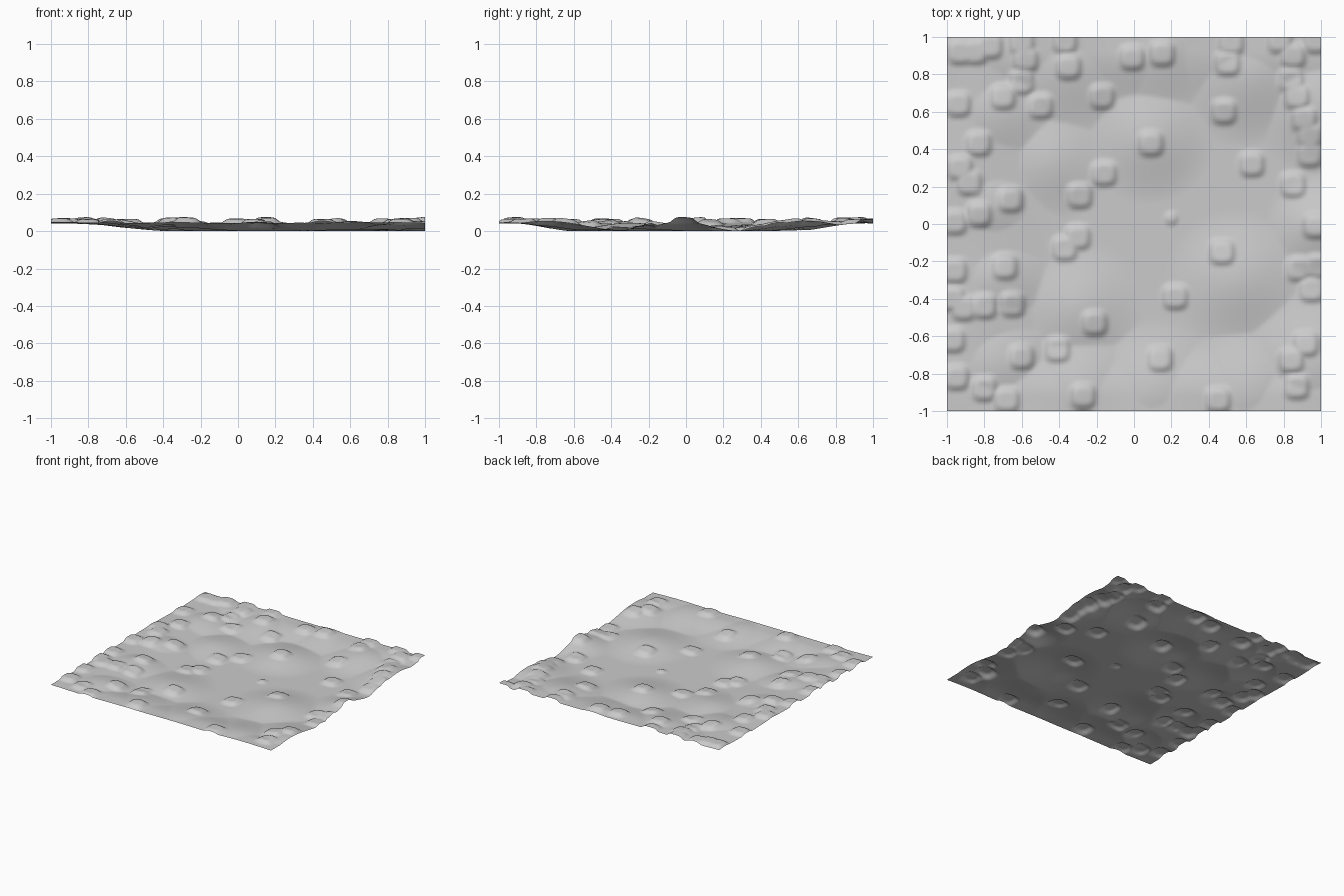
import bpy
import bmesh
import math
from mathutils import Vector

CELLS = 140
HILL_CEILING = .054
MOUND_HEIGHT = .021

# Centres of the small flat-topped mounds
MOUNDS = [
    (-.01, .89), (.15, .91), (.5, .86), (.52, .97), (.78, .98), (.85, .9),
    (.84, .77), (.87, .68), (.91, .56), (.94, .37), (.63, .32), (.85, .21),
    (.48, .6), (.09, .43), (-.17, .68), (-.35, .84), (-.37, .98), (-.6, .97),
    (-.58, .88), (-.6, .76), (-.7, .68), (-.5, .63), (-.93, .92), (-.85, .92),
    (-.77, .95), (-.94, .64), (-.83, .43), (-.93, .3), (-.88, .22), (-.66, .13),
    (-.83, .05), (-.96, .01), (-.29, .15), (-.16, .27), (-.3, -.07), (-.37, -.13),
    (-.69, -.23), (-.96, -.25), (-.97, -.4), (-.91, -.45), (-.8, -.44),
    (-.65, -.43), (-.97, -.62), (-.95, -.82), (-.8, -.88), (-.68, -.94),
    (-.6, -.71), (-.41, -.67), (-.21, -.53), (-.27, -.92), (.14, -.72),
    (.22, -.39), (.47, -.15), (.45, -.94), (.84, -.73), (.92, -.64), (.87, -.87),
    (.95, -.35), (.88, -.24), (.98, -.23), (.97, -.01), (.97, .98), (.94, .47),
]

# Broad hills: x, y, radius, height
HILLS = [
    (.55, -.3, .38, .045), (.08, .46, .36, .045), (-.3, -.45, .36, .042),
    (-.45, .33, .33, .035), (.6, .8, .4, .054), (.15, .95, .42, .054),
    (-.35, .85, .42, .052), (1, -.02, .3, .054), (1, .65, .4, .054),
    (.95, -.75, .45, .054), (.6, -.9, .4, .052), (.1, -.9, .4, .05),
    (-.3, -.9, .4, .054), (-.75, -.3, .36, .054), (-.8, .1, .36, .054),
    (-.75, .6, .4, .054), (-.75, -.75, .4, .054),
]


def smoothstep(start, end, value):
    t = min(max((value - start) / (end - start), 0), 1)
    return t * t * (3 - 2 * t)


def rounded_square_distance(dx, dy):
    return (abs(dx) ** 3 + abs(dy) ** 3) ** (1 / 3)


def rim_height(x, y):
    """Ground that rises towards the left, back and front borders."""
    left = smoothstep(.35, .9, -x)
    back = smoothstep(.58, .92, y)
    front = smoothstep(.6, .92, -y)
    ripple = .004 * math.sin(9 * x + 2 * y) * math.cos(8 * y - x)
    slope = max(left, back, front)
    return slope * (.044 + ripple)


def hill_height(x, y):
    """Tallest broad hill over a point, leaving creases where hills meet."""
    tallest = 0
    for cx, cy, radius, height in HILLS:
        distance = math.hypot(x - cx, y - cy) / radius
        if distance < 1:
            tallest = max(tallest, height * (1 - smoothstep(0, 1, distance)))
    return tallest


def mound_height(x, y):
    """Flat-topped mound with a rounded-square outline, plus one pebble."""
    tallest = .012 * (1 - smoothstep(.015, .045, math.hypot(x - .2, y - .03)))
    for cx, cy in MOUNDS:
        dx, dy = x - cx, y - cy
        if max(abs(dx), abs(dy)) < .1:
            distance = rounded_square_distance(dx, dy)
            tallest = max(tallest, MOUND_HEIGHT * (1 - smoothstep(.04, .083, distance)))
    return tallest


def ground_height(x, y):
    ground = min(max(rim_height(x, y), hill_height(x, y)), HILL_CEILING)
    return ground + mound_height(x, y)


def make_material(name, colour):
    material = bpy.data.materials.new(name)
    material.use_nodes = True
    material.diffuse_color = colour
    material.node_tree.nodes["Principled BSDF"].inputs["Base Color"].default_value = colour
    return material


def build_terrain():
    """Single open sheet, raised by the height rules above."""
    mesh = bpy.data.meshes.new("terrain")
    bm = bmesh.new()
    bmesh.ops.create_grid(bm, x_segments=CELLS, y_segments=CELLS, size=1)
    for vert in bm.verts:
        x, y = vert.co.x, vert.co.y
        vert.co = Vector((x, y, ground_height(x, y)))
    for face in bm.faces:
        face.smooth = True
    bm.to_mesh(mesh)
    bm.free()
    terrain = bpy.data.objects.new("terrain", mesh)
    bpy.context.collection.objects.link(terrain)
    terrain.data.materials.append(make_material("light grey ground", (.6, .6, .6, 1)))
    return terrain


default_cube = bpy.data.objects.get("Cube")
if default_cube:
    bpy.data.objects.remove(default_cube, do_unlink=True)
build_terrain()
